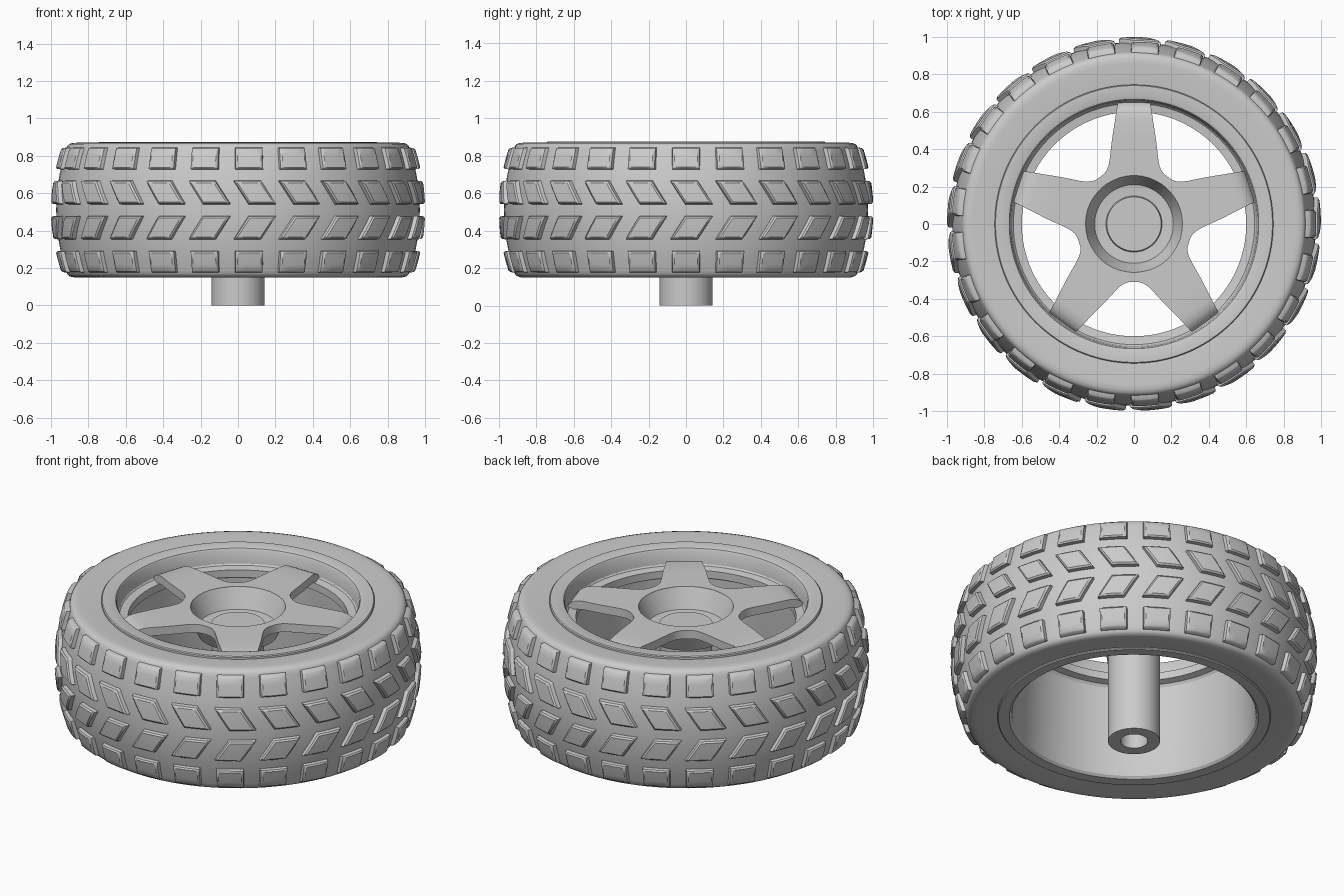
import bpy, bmesh, math
from mathutils import Matrix, Vector

cube = bpy.data.objects.get("Cube")
if cube:
    bpy.data.objects.remove(cube, do_unlink=True)

GREY = (0.6, 0.6, 0.6, 1)
grey = bpy.data.materials.new("plain grey")
grey.use_nodes = True
grey.diffuse_color = GREY
grey.node_tree.nodes["Principled BSDF"].inputs["Base Color"].default_value = GREY

MID = 0.51      # height of the tyre's centre line
BLOCKS = 25     # tread blocks per row
SPOKES = 5


def finish(name, bm, angle=28):
    bmesh.ops.remove_doubles(bm, verts=bm.verts, dist=0.0002)
    bmesh.ops.recalc_face_normals(bm, faces=bm.faces)
    mesh = bpy.data.meshes.new(name)
    bm.to_mesh(mesh)
    bm.free()
    mesh.materials.append(grey)
    obj = bpy.data.objects.new(name, mesh)
    bpy.context.collection.objects.link(obj)
    bpy.ops.object.select_all(action='DESELECT')
    obj.select_set(True)
    bpy.context.view_layer.objects.active = obj
    bpy.ops.object.shade_smooth_by_angle(angle=math.radians(angle))
    return obj


def lathe(name, profile, steps=120):
    bm = bmesh.new()
    verts = [bm.verts.new((r, 0, z)) for r, z in profile]
    edges = [bm.edges.new(pair) for pair in zip(verts, verts[1:])]
    bmesh.ops.spin(bm, geom=verts + edges, cent=(0, 0, 0), axis=(0, 0, 1),
                   angle=math.tau, steps=steps)
    return finish(name, bm)


def crown(z):
    """Tyre radius at a height."""
    return 0.972 - 0.5 * (z - MID) ** 2


def grid_faces(bm, rows):
    faces = []
    for a, b in zip(rows, rows[1:]):
        for i in range(len(a) - 1):
            faces.append(bm.faces.new((a[i], a[i + 1], b[i + 1], b[i])))
    return faces


# Tyre: crowned outside, rounded shoulders, sidewalls dipping to the rim
half = [(crown(MID + 0.32 * i / 8), 0.32 * i / 8) for i in range(9)]
half += [(0.914, 0.342), (0.903, 0.353), (0.885, 0.359), (0.86, 0.36), (0.735, 0.348)]
lathe("tyre", [(r, MID - d) for r, d in reversed(half)] + [(r, MID + d) for r, d in half[1:]])

# Rim: flanges, tapered barrel and the ledge carrying the spokes
lathe("rim", [(0.745, 0.82), (0.745, 0.87), (0.74, 0.875), (0.68, 0.875), (0.667, 0.87),
              (0.66, 0.858), (0.652, 0.785), (0.645, 0.777), (0.60, 0.77), (0.60, 0.725),
              (0.635, 0.715), (0.645, 0.70), (0.662, 0.19), (0.667, 0.165), (0.68, 0.152),
              (0.74, 0.15), (0.745, 0.155), (0.745, 0.2)])

# Hub: hollow axle tube, dished centre and a low round boss
lathe("hub", [(0, 0.35), (0.075, 0.35), (0.075, 0), (0.142, 0), (0.142, 0.665), (0.215, 0.665),
              (0.275, 0.785), (0.268, 0.83), (0.26, 0.83), (0.21, 0.715), (0.155, 0.71),
              (0.15, 0.71), (0.145, 0.73), (0, 0.73)], 72)

# Flat inside the axle hole
bm = bmesh.new()
bmesh.ops.create_cube(bm, size=1, matrix=Matrix.Translation((0.063, 0, 0.2))
                      @ Matrix.Diagonal((0.03, 0.1, 0.3, 1)))
finish("axle_flat", bm)

# Spokes: half width, distance from the centre, mid bulge, height
stations = [(0.153, 0.21, 0.05, 0.83), (0.182, 0.251, 0.059, 0.83), (0.162, 0.266, 0.055, 0.83),
            (0.146, 0.287, 0.045, 0.83), (0.136, 0.312, 0.035, 0.83), (0.13, 0.345, 0.02, 0.83),
            (0.118, 0.45, 0, 0.83), (0.1, 0.565, 0, 0.83), (0.095, 0.6, 0, 0.824),
            (0.09, 0.63, 0, 0.808), (0.087, 0.648, 0, 0.785), (0.085, 0.657, 0, 0.755)]
bm = bmesh.new()
for k in range(SPOKES):
    turn = Matrix.Rotation(math.tau * k / SPOKES, 3, 'Z')
    rows = [[bm.verts.new(turn @ Vector((w * t, y + bulge * (1 - t * t), z)))
             for t in (i / 4 - 1 for i in range(9))] for w, y, bulge, z in stations]
    grid_faces(bm, rows)
bmesh.ops.remove_doubles(bm, verts=bm.verts, dist=0.002)
under = bmesh.ops.extrude_face_region(bm, geom=bm.faces[:], use_keep_orig=True)
bmesh.ops.translate(bm, vec=(0, 0, -0.05),
                    verts=[g for g in under["geom"] if isinstance(g, bmesh.types.BMVert)])
finish("spokes", bm)


def tread_row(name, low, high, width, skew, phase):
    """Ring of raised blocks; skew leans them around the tyre."""
    bm = bmesh.new()
    us = ((0, 0), (0.03, 2), (0.1, 3), (0.37, 3), (0.63, 3), (0.9, 3), (0.97, 2), (1, 0))
    lift = (-0.005, 0, 0.021, 0.0285)
    for k in range(BLOCKS):
        rows = []
        for v, hv in us:
            z = low + (high - low) * v
            row = []
            for u, hu in us:
                a = math.tau * k / BLOCKS + phase + width * (u - 0.5) + skew * (v - 0.5)
                r = crown(z) + lift[min(hu, hv)]
                row.append(bm.verts.new((r * math.cos(a), r * math.sin(a), z)))
            rows.append(row)
        grid_faces(bm, rows)
    finish(name, bm, 35)


# Tread: square shoulder blocks and two leaning rows forming chevrons
for side, sign in (("upper", 1), ("lower", -1)):
    for kind, near, far, width, skew, phase in (("shoulder", 0.217, 0.335, 0.162, 0, 0),
                                                ("chevron", 0.03, 0.158, 0.155, -0.085, 0.03)):
        low, high = sorted((MID + sign * near, MID + sign * far))
        tread_row(f"{side}_{kind}_tread", low, high, width, sign * skew, phase)
